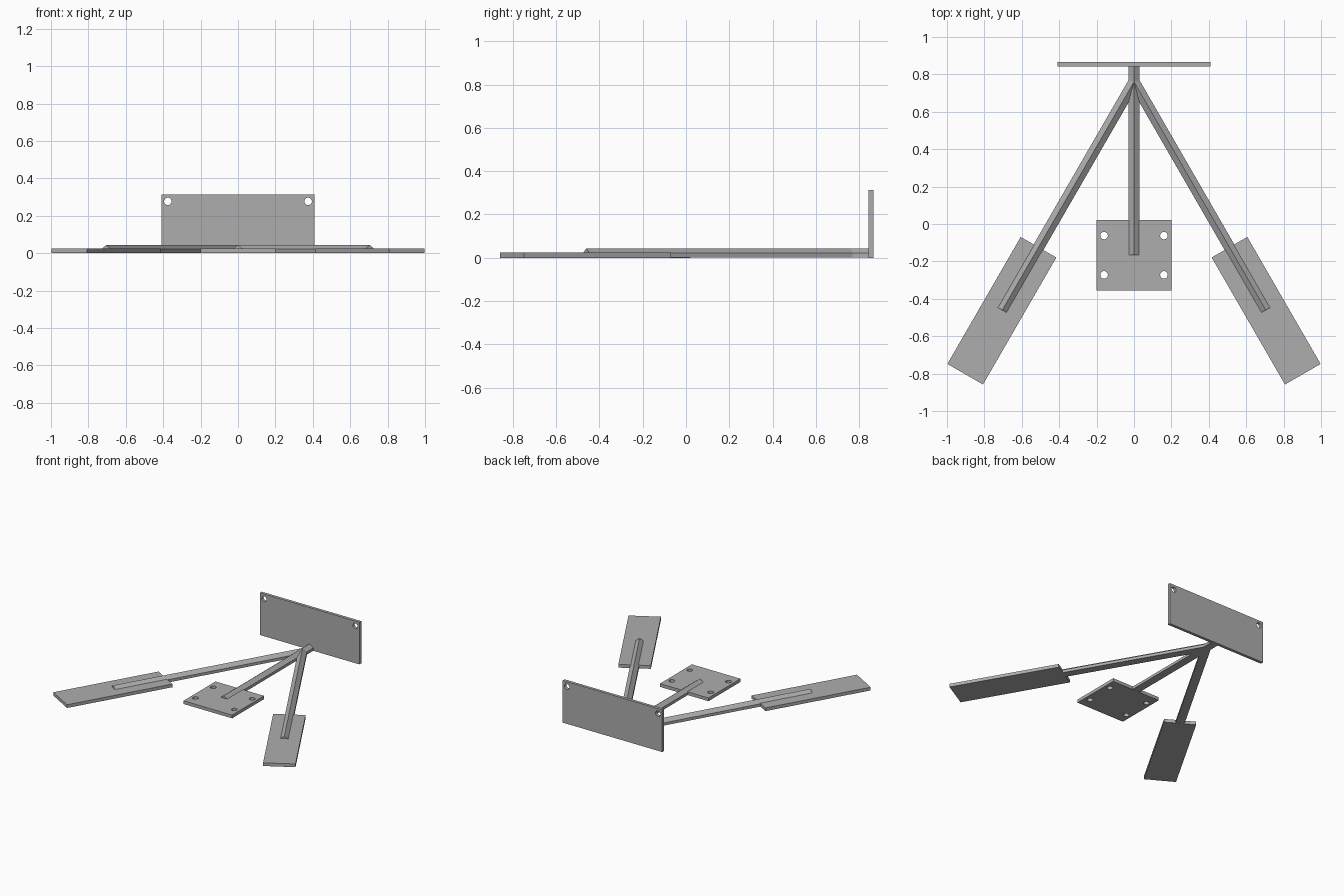
import bpy
import math
from mathutils import Matrix, Vector

cube = bpy.data.objects.get("Cube")
if cube:
    bpy.data.objects.remove(cube, do_unlink=True)

# Single bare-metal material
steel = bpy.data.materials.new("steel grey")
steel.use_nodes = True
colour = (0.42, 0.42, 0.42, 1)
steel.diffuse_color = colour
steel.node_tree.nodes["Principled BSDF"].inputs["Base Color"].default_value = colour

PLATE = 0.024            # floor plate thickness
HUB = Vector((0, 0.76, 0))
SPLAY = math.radians(30)


def extruded(name, loops, depth, matrix):
    """Extrude an outline (with optional hole loops) along local z from 0 to depth."""
    curve = bpy.data.curves.new(name, "CURVE")
    curve.dimensions = "2D"
    curve.fill_mode = "BOTH"
    curve.extrude = depth / 2
    for loop in loops:
        spline = curve.splines.new("POLY")
        spline.points.add(len(loop) - 1)
        for point, (x, y) in zip(spline.points, loop):
            point.co = (x, y, 0, 1)
        spline.use_cyclic_u = True
    temp = bpy.data.objects.new(name, curve)
    bpy.context.collection.objects.link(temp)
    bpy.context.view_layer.update()
    graph = bpy.context.evaluated_depsgraph_get()
    mesh = bpy.data.meshes.new_from_object(temp.evaluated_get(graph))
    bpy.data.objects.remove(temp, do_unlink=True)
    mesh.transform(matrix @ Matrix.Translation((0, 0, depth / 2)))
    mesh.materials.clear()
    mesh.materials.append(steel)
    for face in mesh.polygons:
        face.use_smooth = False
        face.material_index = 0
    obj = bpy.data.objects.new(name, mesh)
    bpy.context.collection.objects.link(obj)
    return obj


def rectangle(w, h):
    return [(-w / 2, -h / 2), (w / 2, -h / 2), (w / 2, h / 2), (-w / 2, h / 2)]


def hole(x, y, r=0.02, sides=32):
    return [(x + r * math.cos(2 * math.pi * i / sides),
             y + r * math.sin(2 * math.pi * i / sides)) for i in range(sides)]


# Bar section: upright sides under a shallow ridge
SECTION = [(-0.03, 0.0005), (0.03, 0.0005), (0.03, 0.021), (0, 0.044), (-0.03, 0.021)]


def bar(name, start, angle, length):
    """Ridged bar running forward from start, swung sideways by angle."""
    matrix = (Matrix.Translation(start) @ Matrix.Rotation(angle, 4, "Z")
              @ Matrix.Rotation(math.radians(90), 4, "X"))
    return extruded(name, [SECTION], length, matrix)


# Upright back plate with two top corner holes
upright = Matrix.Translation((0, 0.865, 0.157)) @ Matrix.Rotation(math.radians(90), 4, "X")
extruded("back_plate",
         [rectangle(0.82, 0.314)] + [hole(s * 0.375, 0.12) for s in (-1, 1)],
         0.022, upright)

# Centre foot plate with four bolt holes
extruded("centre_foot_plate",
         [rectangle(0.4, 0.376)] + [hole(sx * 0.16, sy * 0.105)
                                    for sx in (-1, 1) for sy in (-1, 1)],
         PLATE, Matrix.Translation((0, -0.167, 0)))

# Centre bar from the back plate to the middle of its foot plate
bar("centre_bar", Vector((0, 0.85, 0)), 0, 1.015)

# Splayed bars and their long foot plates
for side, sign in (("left", 1), ("right", -1)):
    angle = sign * SPLAY
    bar(side + "_bar", HUB, angle, 1.409)
    centre = HUB + Matrix.Rotation(angle, 3, "Z") @ Vector((0, -1.413, 0))
    extruded(side + "_foot_plate", [rectangle(0.22, 0.784)], PLATE,
             Matrix.Translation(centre) @ Matrix.Rotation(angle, 4, "Z"))
